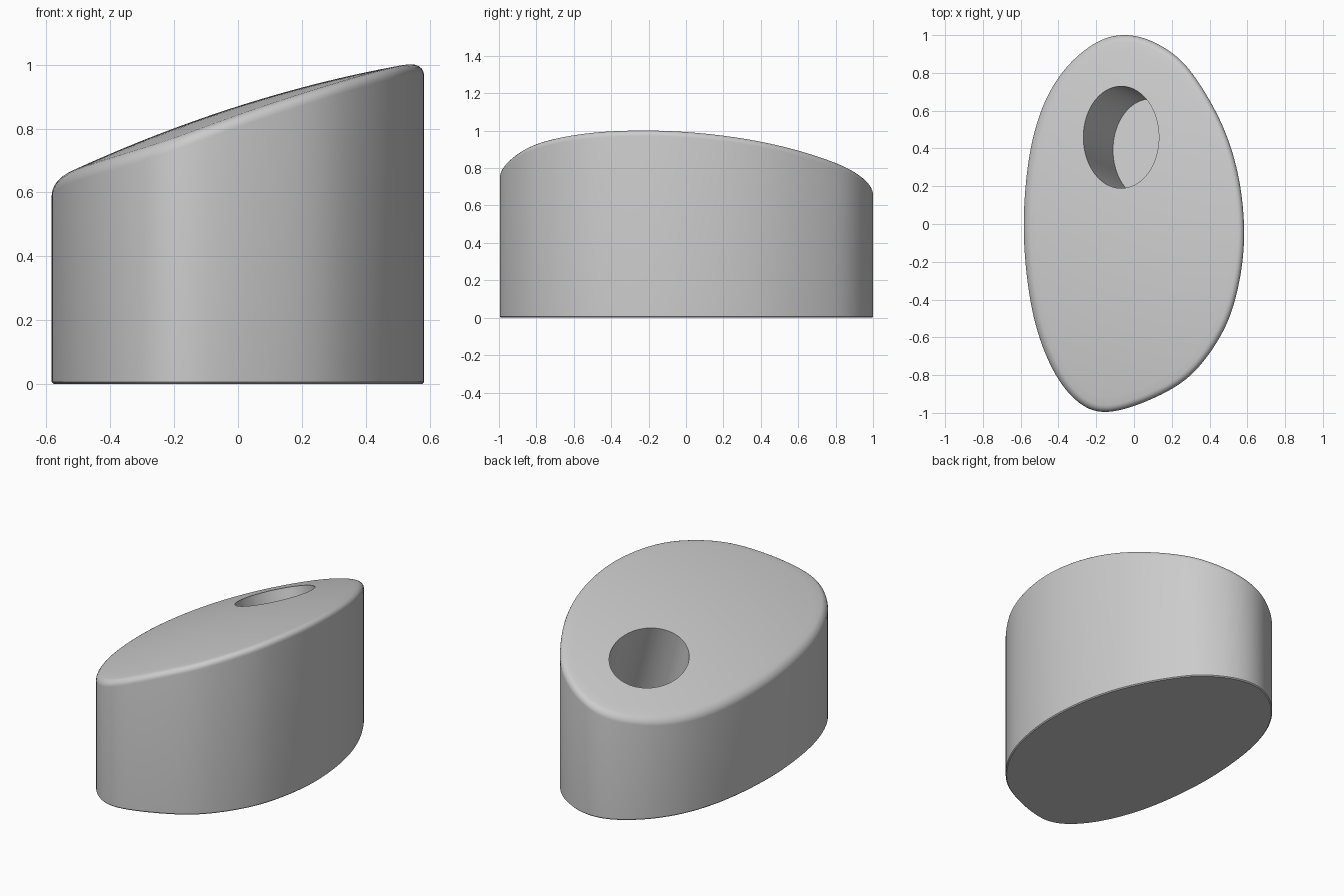
import bpy
import bmesh
from math import sin, cos, pi
from mathutils import Vector

cube = bpy.data.objects.get("Cube")
if cube:
    bpy.data.objects.remove(cube)

# One plain grey material
grey = bpy.data.materials.new("plain grey")
grey.use_nodes = True
grey.diffuse_color = (0.6, 0.6, 0.6, 1)
grey.node_tree.nodes["Principled BSDF"].inputs["Base Color"].default_value = grey.diffuse_color

# Lopsided oval footprint, clockwise from the back
OUTLINE = [(-.04, 1), (.13, .95), (.29, .82), (.455, .55), (.55, .265), (.583, -.05),
           (.55, -.34), (.465, -.58), (.3, -.8), (.085, -.93), (-.15, -.995),
           (-.31, -.93), (-.445, -.74), (-.54, -.45), (-.583, -.06), (-.56, .32),
           (-.487, .61), (-.365, .82), (-.2, .96)]
STEPS = 8
ROUND = 0.035


def smooth_loop(points):
    """Closed Catmull-Rom loop through the points."""
    pts = [Vector(p) for p in points]
    n = len(pts)
    loop = []
    for i in range(n):
        a, b, c, d = (pts[(i + k) % n] for k in (-1, 0, 1, 2))
        for s in range(STEPS):
            t = s / STEPS
            loop.append(b + (c - a) * (t / 2) + (a * 2 - b * 5 + c * 4 - d) * (t * t / 2)
                        + (b * 3 - a - c * 3 + d) * (t ** 3 / 2))
    return loop


def top_height(x, y):
    """Gently domed top that rises toward the left side."""
    return 0.87 + 0.319 * x - 0.134 * x * x - 0.087 * (y + 0.37) ** 2


def make_object(name, rings):
    """Skin a stack of rings and cap both ends."""
    bm = bmesh.new()
    loops = [[bm.verts.new(p) for p in ring] for ring in rings]
    for low, high in zip(loops, loops[1:]):
        for i in range(len(low)):
            j = (i + 1) % len(low)
            bm.faces.new((low[i], low[j], high[j], high[i]))
    bm.faces.new(loops[0])
    bm.faces.new(loops[-1])
    bmesh.ops.recalc_face_normals(bm, faces=bm.faces)
    mesh = bpy.data.meshes.new(name)
    bm.to_mesh(mesh)
    bm.free()
    mesh.materials.append(grey)
    obj = bpy.data.objects.new(name, mesh)
    bpy.context.collection.objects.link(obj)
    return obj


outline = smooth_loop(OUTLINE)
inward = []
for i, p in enumerate(outline):
    tangent = outline[(i + 1) % len(outline)] - outline[i - 1]
    inward.append(Vector((tangent.y, -tangent.x)).normalized())


def ring(inset, height):
    """Footprint moved inward, with height given as a function of x and y."""
    points = [p + n * inset for p, n in zip(outline, inward)]
    return [(p.x, p.y, height(p.x, p.y)) for p in points]


# Block: small base chamfer, straight wall, rounded rim, domed top
rings = [ring(0.006, lambda x, y: 0), ring(0, lambda x, y: 0.006)]
for k in range(6):
    a = k / 5 * pi / 2
    drop = ROUND * (1 - sin(a))
    rings.append(ring(ROUND * (1 - cos(a)), lambda x, y: top_height(x, y) - drop))
rim = rings[-1]
for k in range(1, 20):
    s = 1 - k / 20
    rings.append([(x * s, y * s, top_height(x * s, y * s)) for x, y, z in rim])
block = make_object("block", rings)

# Blind oval hole, bored square to the sloping top
HOLE = Vector((-0.07, 0.46, top_height(-0.07, 0.46)))
SLOPE_X, SLOPE_Y = 0.338, -0.144
axis = Vector((SLOPE_X, SLOPE_Y, -1))
cutter_rings = []
for depth in (0.47, -0.15):
    section = []
    for k in range(72):
        dx, dy = 0.2 * cos(k * pi / 36), 0.27 * sin(k * pi / 36)
        section.append(HOLE + axis * depth + Vector((dx, dy, SLOPE_X * dx + SLOPE_Y * dy)))
    cutter_rings.append(section)
cutter = make_object("hole_cutter", cutter_rings)
cutter.hide_render = True
cutter.hide_set(True)

bore = block.modifiers.new("bore", 'BOOLEAN')
bore.operation = 'DIFFERENCE'
bore.solver = 'EXACT'
bore.object = cutter
bpy.context.view_layer.objects.active = block
block.select_set(True)
bpy.ops.object.modifier_apply(modifier="bore")
bpy.data.objects.remove(cutter)
bpy.ops.object.shade_smooth_by_angle(angle=pi / 6)
